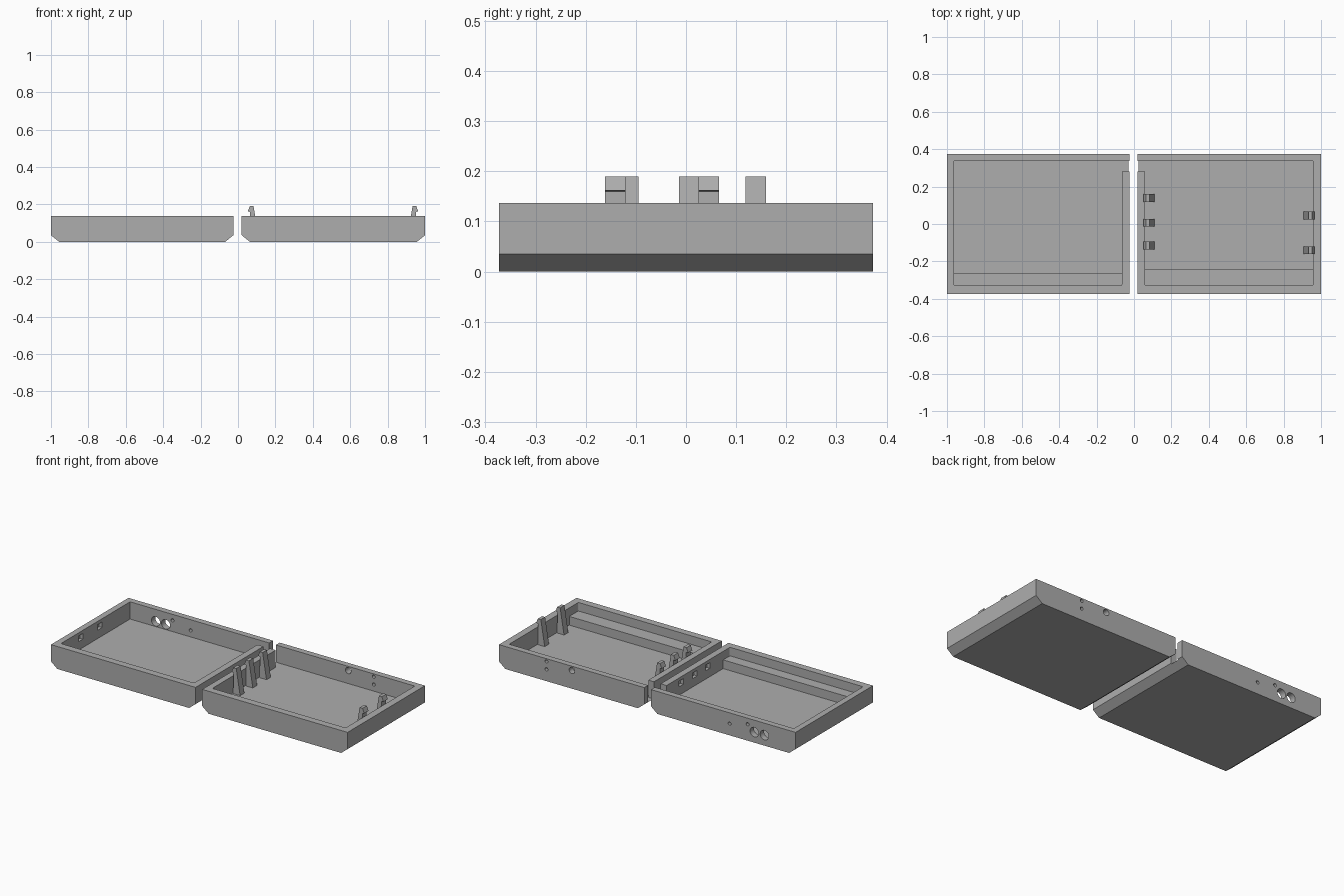
import bpy, bmesh, math
from mathutils import Matrix, Vector

if "Cube" in bpy.data.objects:
    bpy.data.objects.remove(bpy.data.objects["Cube"])

grey = bpy.data.materials.new("grey_plastic")
grey.diffuse_color = (0.42, 0.42, 0.42, 1)
grey.use_nodes = True
grey.node_tree.nodes["Principled BSDF"].inputs["Base Color"].default_value = grey.diffuse_color

TOP, FLOOR, HALF_Y = 0.137, 0.032, 0.373


def finish(name, bm, helper=False):
    bmesh.ops.recalc_face_normals(bm, faces=bm.faces)
    mesh = bpy.data.meshes.new(name)
    bm.to_mesh(mesh)
    bm.free()
    ob = bpy.data.objects.new(name, mesh)
    bpy.context.collection.objects.link(ob)
    mesh.materials.append(grey)
    if helper:
        ob.hide_render = True
        ob.hide_set(True)
    return ob


def extrude_profile(name, pts, y0, y1):
    """Extrude an x-z outline along y."""
    bm = bmesh.new()
    face = bm.faces.new([bm.verts.new((x, y0, z)) for x, z in pts])
    ext = bmesh.ops.extrude_face_region(bm, geom=[face])
    moved = [v for v in ext["geom"] if isinstance(v, bmesh.types.BMVert)]
    bmesh.ops.translate(bm, verts=moved, vec=(0, y1 - y0, 0))
    return finish(name, bm)


def box_cutter(name, x, y, z, round_corners=0):
    bm = bmesh.new()
    lo, hi = Vector((x[0], y[0], z[0])), Vector((x[1], y[1], z[1]))
    bmesh.ops.create_cube(bm, size=1)
    for v in bm.verts:
        v.co = Vector([(lo[i] + hi[i]) / 2 + v.co[i] * (hi[i] - lo[i]) for i in range(3)])
    if round_corners:
        upright = [e for e in bm.edges if abs(e.verts[0].co.z - e.verts[1].co.z) > 0.01]
        bmesh.ops.bevel(bm, geom=upright, offset=round_corners, segments=3,
                        profile=0.5, affect='EDGES')
    return finish(name, bm, True)


def hole_cutter(name, x, z, r):
    bm = bmesh.new()
    bmesh.ops.create_cone(bm, cap_ends=True, segments=24, radius1=r, radius2=r, depth=0.12,
                          matrix=Matrix.Translation((x, 0.36, z)) @ Matrix.Rotation(math.pi / 2, 4, 'X'))
    return finish(name, bm, True)


def cut(ob, cutters):
    for c in cutters:
        m = ob.modifiers.new(c.name, 'BOOLEAN')
        m.operation = 'DIFFERENCE'
        m.solver = 'EXACT'
        m.object = c


def tray(name, x0, x1, cav_x, ledge_y, notch_x, holes):
    """Open tray: chamfered body, cavity above a front ledge, cable notch, wall holes."""
    ch = 0.043
    body = extrude_profile(name, [(x0 + ch, 0), (x1 - ch, 0), (x1, 0.035), (x1, TOP),
                                  (x0, TOP), (x0, 0.035)], -HALF_Y, HALF_Y)
    cutters = [
        box_cutter(name + "_upper_cavity", cav_x, (-0.33, 0.336), (0.085, 0.3), 0.008),
        box_cutter(name + "_lower_cavity", cav_x, (ledge_y, 0.336), (FLOOR, 0.2)),
        box_cutter(name + "_notch", notch_x, (0.28, 0.336), (FLOOR, 0.3)),
    ]
    cutters += [hole_cutter(f"{name}_hole_{i}", *h) for i, h in enumerate(holes)]
    cut(body, cutters)
    return body


left = tray("left_tray", -1.0, -0.025, (-0.963, -0.065), -0.265, (-0.09, 0.0),
            [(-0.555, 0.072, 0.010), (-0.677, 0.10, 0.010),
             (-0.722, 0.064, 0.029), (-0.79, 0.064, 0.029)])
right = tray("right_tray", 0.02, 1.0, (0.058, 0.957), -0.243, (0.0, 0.08),
             [(0.68, 0.12, 0.010), (0.68, 0.072, 0.010), (0.508, 0.111, 0.019)])

# blind catch slots inside the left tray, matching the clips
INNER_Y, OUTER_Y = (0.139, 0.007, -0.115), (0.045, -0.141)
slots = [box_cutter(f"inner_slot_{i}", (-0.08, -0.045), (y - 0.022, y + 0.022), (0.083, 0.117))
         for i, y in enumerate(INNER_Y)]
slots += [box_cutter(f"outer_slot_{i}", (-0.983, -0.95), (y - 0.022, y + 0.022), (0.083, 0.117))
          for i, y in enumerate(OUTER_Y)]
cut(left, slots)

# snap clips: tapered posts with a hook facing the wall
CLIP = [(0.062, FLOOR - 0.004), (0.110, FLOOR - 0.004), (0.083, 0.19),
        (0.063, 0.19), (0.052, 0.162), (0.065, 0.160)]
for i, y in enumerate(INNER_Y):
    extrude_profile(f"inner_clip_{i}", CLIP, y - 0.0205, y + 0.0205)
for i, y in enumerate(OUTER_Y):
    extrude_profile(f"outer_clip_{i}", [(1.016 - x, z) for x, z in CLIP], y - 0.0205, y + 0.0205)
